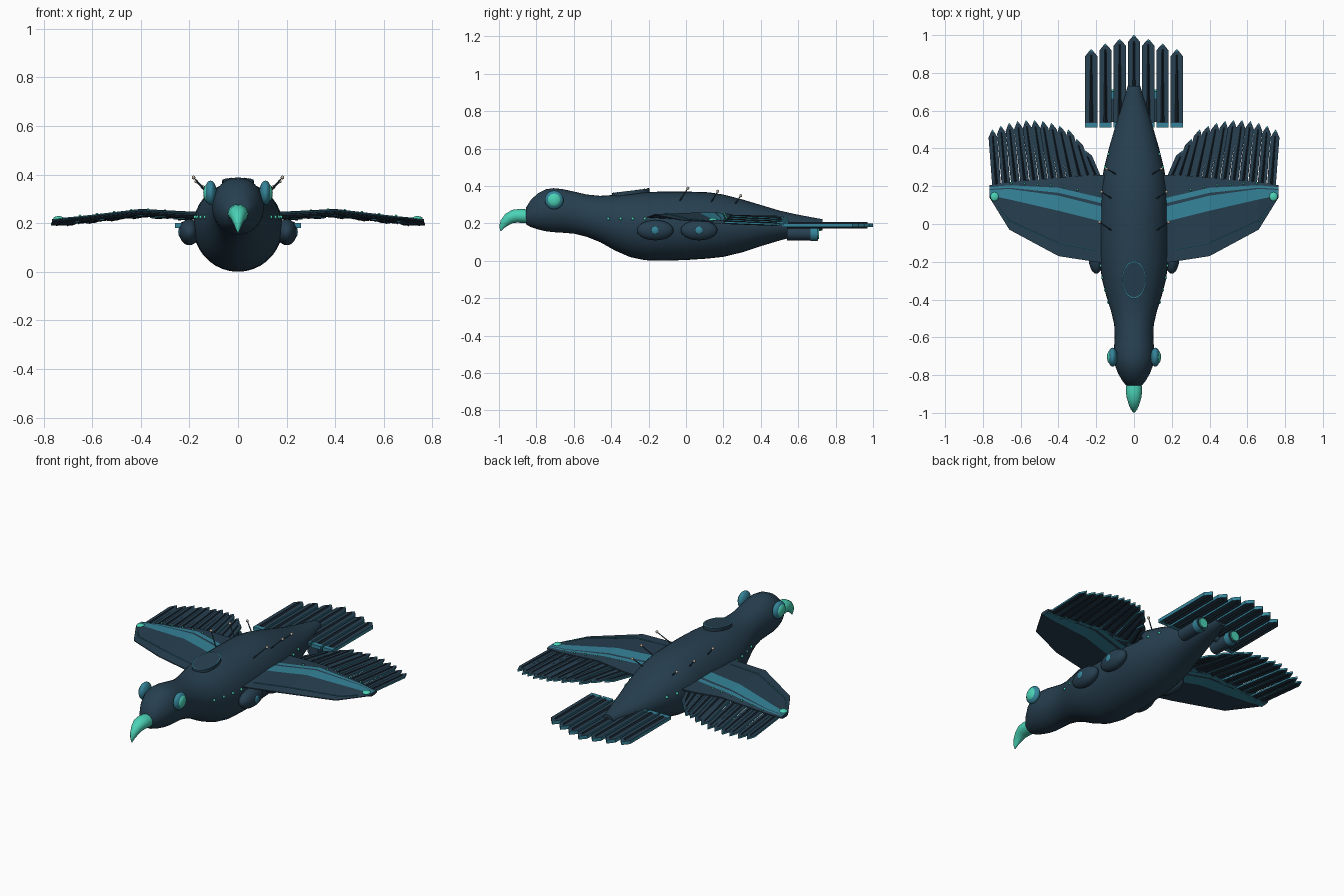
import bpy, bmesh, math
from mathutils import Vector

if "Cube" in bpy.data.objects:
    bpy.data.objects.remove(bpy.data.objects["Cube"])


def mat(name, c):
    m = bpy.data.materials.new(name)
    m.diffuse_color = (*c, 1)
    m.use_nodes = True
    m.node_tree.nodes["Principled BSDF"].inputs["Base Color"].default_value = m.diffuse_color
    return m


DARK = mat("dark_slate", (0.020, 0.050, 0.080))
SHADE = mat("deep_slate", (0.010, 0.020, 0.030))
BLUE = mat("teal_blue", (0.035, 0.23, 0.32))
MINT = mat("mint", (0.07, 0.65, 0.47))
SAND = mat("sand", (0.55, 0.45, 0.36))


def lerp_table(table, t):
    for a, b in zip(table, table[1:]):
        if t <= b[0]:
            f = max(0, (t - a[0]) / (b[0] - a[0]))
            return [p + (q - p) * f for p, q in zip(a, b)]
    return list(table[-1])


def add_mesh(name, verts, faces, mats, index=None, smooth=None):
    me = bpy.data.meshes.new(name)
    me.from_pydata([tuple(v) for v in verts], [], faces)
    for m in mats:
        me.materials.append(m)
    if index:
        for p, i in zip(me.polygons, index):
            p.material_index = i
    bm = bmesh.new()
    bm.from_mesh(me)
    bmesh.ops.recalc_face_normals(bm, faces=bm.faces)
    bm.to_mesh(me)
    bm.free()
    ob = bpy.data.objects.new(name, me)
    bpy.context.collection.objects.link(ob)
    if smooth:
        smooth_it(ob, smooth)
    return ob


def smooth_it(ob, deg=40):
    bpy.ops.object.select_all(action='DESELECT')
    ob.select_set(True)
    bpy.context.view_layer.objects.active = ob
    bpy.ops.object.shade_smooth_by_angle(angle=math.radians(deg))


def loft(name, rings, m, deg=45):
    n, k = len(rings[0]), len(rings)
    faces = [(i * n + j, i * n + (j + 1) % n, (i + 1) * n + (j + 1) % n, (i + 1) * n + j)
             for i in range(k - 1) for j in range(n)]
    faces += [tuple(range(n)), tuple(range((k - 1) * n, k * n))]
    return add_mesh(name, [v for r in rings for v in r], faces, [m], smooth=deg)


def ball(name, loc, scale, m, seg=20):
    bpy.ops.mesh.primitive_uv_sphere_add(segments=seg, ring_count=seg // 2, location=loc)
    ob = bpy.context.object
    ob.name = name
    ob.scale = scale
    ob.data.materials.append(m)
    smooth_it(ob, 60)


def rod(name, a, b, r, m, seg=24, r2=None):
    a, b = Vector(a), Vector(b)
    bpy.ops.mesh.primitive_cone_add(vertices=seg, radius1=r, radius2=r if r2 is None else r2,
                                    depth=(b - a).length, location=(a + b) / 2,
                                    rotation=(b - a).to_track_quat('Z', 'Y').to_euler())
    ob = bpy.context.object
    ob.name = name
    ob.data.materials.append(m)
    smooth_it(ob)


# Body: elliptical sections along y (y, half width, top, bottom)
BODY = [(-0.855, .042, .285, .195), (-0.83, .062, .325, .180), (-0.79, .085, .362, .167), (-0.75, .100, .382, .158),
        (-0.71, .107, .388, .153), (-0.66, .106, .383, .150), (-0.6, .102, .370, .145), (-0.53, .105, .354, .128),
        (-0.46, .122, .347, .100), (-0.38, .147, .352, .055), (-0.3, .168, .361, .020), (-0.22, .180, .367, .003),
        (-0.12, .184, .370, .0), (0.0, .184, .370, .004), (0.12, .181, .366, .012), (0.2, .175, .354, .021),
        (0.3, .158, .328, .045), (0.4, .133, .298, .078), (0.5, .104, .268, .108), (0.6, .074, .246, .133),
        (0.68, .048, .231, .152), (0.73, .034, .222, .163)]
N = 36
loft("body", [[(w * math.cos(a), y, (t + b) / 2 + (t - b) / 2 * math.sin(a))
               for a in [math.tau * j / N for j in range(N)]] for y, w, t, b in BODY], DARK)

# Hooked beak: sections along a curved path (y, z, half width, half height, tilt)
BEAK = [(-.845, .237, .040, .037, 0), (-.88, .240, .043, .038, 8), (-.915, .238, .040, .037, 22),
        (-.945, .226, .031, .032, 42), (-.968, .204, .021, .026, 62), (-.984, .180, .011, .015, 78),
        (-.99, .160, .002, .003, 85)]
loft("beak", [[(w * math.cos(a), y - h * math.sin(a) * math.sin(math.radians(t)),
                z + h * math.sin(a) * math.cos(math.radians(t)))
               for a in [math.tau * j / 20 for j in range(20)]] for y, z, w, h, t in BEAK], MINT, 60)

# Raised oval panel on the back with a rim
oval = [(.065 * math.cos(a), -.295 + .1 * math.sin(a)) for a in [math.tau * j / 32 for j in range(32)]]
pz = lambda y: .362 + (y + .395) * .125
loft("back_panel", [[(x, y, pz(y) - .02) for x, y in oval], [(x, y, pz(y)) for x, y in oval]], DARK, 30)
rim = [[(x * s, -.295 + (y + .295) * s, pz(y) + .001) for x, y in oval] for s in (1, .93)]
add_mesh("back_panel_rim", rim[0] + rim[1],
         [(j, (j + 1) % 32, 32 + (j + 1) % 32, 32 + j) for j in range(32)], [BLUE])


# Pointed feather: thin plate with teal edges, tip and base band, and a dark central ridge
def feather(name, base, tip, width, thick=.012, point=.03):
    base, tip = Vector(base), Vector(tip)
    d = (tip - base).normalized()
    side = d.cross(Vector((0, 0, 1))).normalized() * width / 2
    up = Vector((0, 0, thick / 2))
    L = (tip - base).length
    rows = [(0, 1), (.025, 1), (L - point - .006, 1), (L - point * .35, .35), (L, .02)]
    V, F, I = [], [], []
    for s, w in rows:
        c = base + d * s
        V += [c - side * w - up, c + side * w - up, c + side * w + up, c - side * w + up]
    for i in range(len(rows) - 1):
        for j in range(4):
            F.append((i * 4 + j, i * 4 + (j + 1) % 4, i * 4 + 4 + (j + 1) % 4, i * 4 + 4 + j))
            I.append(1 if j % 2 or i in (0, 3) else 0)
    F += [(0, 1, 2, 3), (16, 17, 18, 19)]
    I += [1, 1]
    # ridge on both faces
    for sg in (1, -1):
        k = len(V)
        c0, c1 = base + d * .03 + up * sg, tip - d * point + up * sg
        V += [c0 - side * .3, c0 + side * .3, c1 + side * .12, c1 - side * .12,
              c0 + up * sg * .8, c1 + up * sg * .8]
        F += [(k, k + 3, k + 5, k + 4), (k + 1, k + 4, k + 5, k + 2), (k, k + 4, k + 1), (k + 3, k + 2, k + 5)]
        I += [2] * 4
    add_mesh(name, V, F, [DARK, BLUE, SHADE], I)


# Tail fan of straight feathers
for i in range(-3, 4):
    x = i * .0755
    feather(f"tail_feather_{i + 4}", (x, .51, .19), (x, (1.0, .98, .955, .925)[abs(i)], .19), .064, .02)

# Wing stations: x, z, then chord lines (leading edge, stripe edges, trailing edge)
WING = [(.10, .231, -.215, -.005, .075, .092, .122, .26), (.22, .235, -.198, .025, .105, .122, .150, .26),
        (.40, .246, -.17, .07, .150, .165, .192, .245), (.66, .217, -.03, .13, .186, .192, .205, .222),
        (.765, .207, .14, .152, .180, .185, .195, .205)]
THICK = (.003, .015, .014, .013, .012, .004)
TIP_Y = (.39, .45, .50, .52, .535, .545, .55, .55, .545, .535, .52, .50)

for s, label in ((1, "right"), (-1, "left")):
    # Wing plate with teal stripes
    V, F, I = [], [], []
    for st in WING:
        taper = 1 - .35 * (st[0] - .1) / .665
        V += [(s * st[0], y, st[1] + t * taper) for y, t in zip(st[2:], THICK)]
        V += [(s * st[0], y, st[1] - t * taper) for y, t in reversed(list(zip(st[2:], THICK)))]
    for i in range(len(WING) - 1):
        for j in range(12):
            F.append((i * 12 + j, i * 12 + (j + 1) % 12, i * 12 + 12 + (j + 1) % 12, i * 12 + 12 + j))
            I.append(1 if j in (1, 3, 9, 7) else 0)
    F += [tuple(range(12)), tuple(range(48, 60))]
    add_mesh(label + "_wing", V, F, [DARK, BLUE], I + [0, 0])

    # Flight feathers fanned along the trailing edge
    for i, ty in enumerate(TIP_Y):
        t = i / 11
        bx, tx = .165 + .56 * t, .26 + .49 * t
        zb, zt = lerp_table(WING, bx)[1], lerp_table(WING, tx)[1]
        feather(f"{label}_flight_feather_{i + 1}", (s * bx, .17, zb - .008 + .004 * (i % 2)),
                (s * tx, ty, zt - .018 + .004 * (i % 2)), .046, .010, .035)

    # Thin trim line behind the leading edge, and the wing tip light
    line = []
    for x in (.2, .4, .55, .66, .72):
        st = lerp_table(WING, x)
        f = .28
        line.append((s * x, st[2] + f * (st[3] - st[2]), st[1] + .008))
    for i in range(4):
        rod(f"{label}_wing_trim_{i + 1}", line[i], line[i + 1], .003, BLUE, 6)
    ball(label + "_wing_tip_light", (s * .738, .145, .218), (.022, .024, .011), MINT)
    for i in range(6):
        x = .3 + .07 * i
        st = lerp_table(WING, x)
        ball(f"{label}_wing_stud_{i + 1}", (s * x, st[6] + .012, st[1] + .011), (.006,) * 3, MINT, 8)

    # Eye
    ball(label + "_eye_rim", (s * .113, -.705, .325), (.025, .050, .050), BLUE, 28)
    ball(label + "_eye_lens", (s * .126, -.705, .325), (.017, .036, .036), MINT, 24)

    # Side pods with a round lamp
    for i, y in enumerate((-.165, .07)):
        ball(f"{label}_pod_{i + 1}", (s * .2, y, .163), (.042, .098, .054), DARK, 28)
        ball(f"{label}_pod_lamp_{i + 1}", (s * .238, y, .163), (.008, .021, .021), BLUE, 16)

    # Rear thruster
    rod(label + "_thruster", (s * .11, .54, .145), (s * .11, .705, .145), .036, DARK)
    rod(label + "_thruster_band", (s * .11, .665, .145), (s * .11, .702, .145), .039, BLUE)
    rod(label + "_thruster_glow", (s * .11, .70, .145), (s * .11, .712, .145), .028, MINT)
    rod(label + "_thruster_strut", (s * .04, .60, .175), (s * .10, .60, .155), .018, DARK, 12)

    # Studs along the flank
    for i, y in enumerate((-.415, -.35, -.285, -.22, .30, .37)):
        _, w, t, b = lerp_table(BODY, y)
        z = .225
        x = w * math.sqrt(max(0, 1 - ((z - (t + b) / 2) / ((t - b) / 2)) ** 2))
        ball(f"{label}_flank_stud_{i + 1}", (s * x, y, z), (.008,) * 3, MINT, 10)

    # Whisker sensors on the back
    for i, (a, b) in enumerate((((.11, -.04, .31), (.183, .01, .388)), ((.11, .13, .305), (.172, .17, .372)),
                                ((.09, .26, .30), (.145, .293, .348)))):
        rod(f"{label}_whisker_{i + 1}", (s * a[0], *a[1:]), (s * b[0], *b[1:]), .004, DARK, 8, .0025)
        ball(f"{label}_whisker_tip_{i + 1}", (s * b[0], *b[1:]), (.008,) * 3, SAND, 10)
